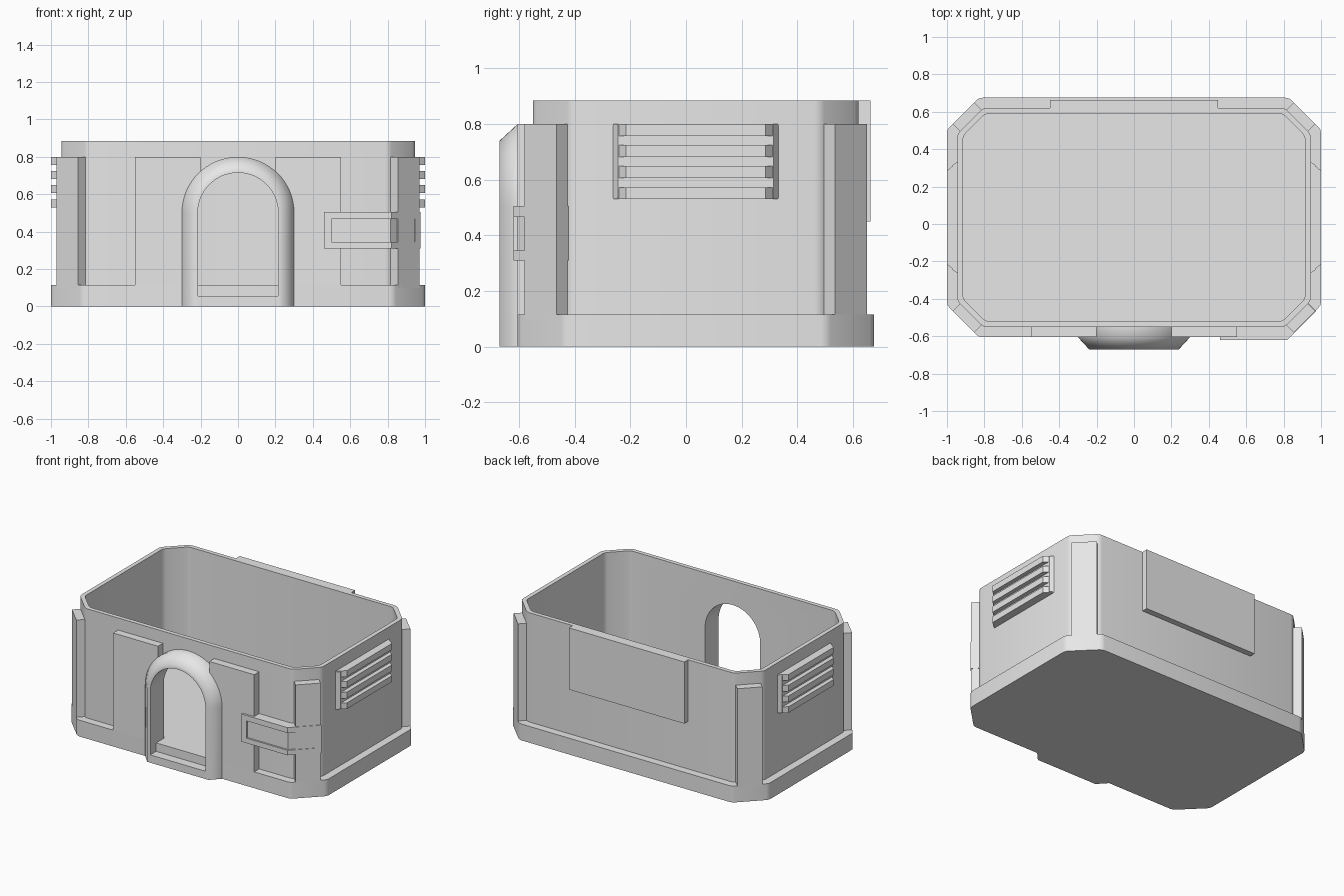
import bpy, bmesh, math
from mathutils import Vector

if "Cube" in bpy.data.objects:
    bpy.data.objects.remove(bpy.data.objects["Cube"], do_unlink=True)

grey = bpy.data.materials.new("plain grey")
grey.use_nodes = True
grey.diffuse_color = (0.8, 0.8, 0.8, 1)
grey.node_tree.nodes["Principled BSDF"].inputs["Base Color"].default_value = (0.8, 0.8, 0.8, 1)

MID_Y = 0.035      # centre line of the shell
FLOOR, LEDGE, TOP = 0.115, 0.8, 0.885
FRONT = -0.605     # front face of the plinth and panels


def finish(name, bm, smooth=None):
    bmesh.ops.recalc_face_normals(bm, faces=bm.faces)
    mesh = bpy.data.meshes.new(name)
    bm.to_mesh(mesh)
    bm.free()
    mesh.materials.append(grey)
    obj = bpy.data.objects.new(name, mesh)
    bpy.context.collection.objects.link(obj)
    if smooth:
        bpy.ops.object.select_all(action="DESELECT")
        obj.select_set(True)
        bpy.context.view_layer.objects.active = obj
        bpy.ops.object.shade_smooth_by_angle(angle=math.radians(smooth))
    return obj


def prism(name, outline, a, b, axis="z", smooth=None):
    """Extrude an outline along z (points are x, y) or along y (points are x, z)."""
    bm = bmesh.new()
    place = (lambda p, h: (p[0], p[1], h)) if axis == "z" else (lambda p, h: (p[0], h, p[1]))
    low = [bm.verts.new(place(p, a)) for p in outline]
    high = [bm.verts.new(place(p, b)) for p in outline]
    bm.faces.new(low)
    bm.faces.new(high)
    for i in range(len(low)):
        j = (i + 1) % len(low)
        bm.faces.new((low[i], low[j], high[j], high[i]))
    return finish(name, bm, smooth)


def box(name, x0, x1, y0, y1, z0, z1):
    return prism(name, [(x0, y0), (x1, y0), (x1, y1), (x0, y1)], z0, z1)


def sweep(name, loops, ring, smooth):
    """Skin a closed band through loops; ring says whether each loop is closed."""
    bm = bmesh.new()
    rows = [[bm.verts.new(p) for p in loop] for loop in loops]
    count = len(rows[0])
    for r, row in enumerate(rows):
        nxt = rows[(r + 1) % len(rows)]
        for i in range(count if ring else count - 1):
            j = (i + 1) % count
            bm.faces.new((row[i], row[j], nxt[j], nxt[i]))
    if not ring:
        bm.faces.new([row[0] for row in rows])
        bm.faces.new([row[-1] for row in rows])
    return finish(name, bm, smooth)


def octagon(hx, hy, cut, soft=0.02):
    """Rectangle with cut corners, each resulting corner slightly rounded."""
    raw = []
    for sx, sy in ((1, -1), (1, 1), (-1, 1), (-1, -1)):
        pair = [Vector((sx * (hx - cut), sy * hy)), Vector((sx * hx, sy * (hy - cut)))]
        raw += pair if sx * sy < 0 else pair[::-1]
    points = []
    for i, p in enumerate(raw):
        start = p + (raw[i - 1] - p).normalized() * soft
        end = p + (raw[(i + 1) % len(raw)] - p).normalized() * soft
        points += [start, (start + 2 * p + end) / 4, end]
    return [(p.x, p.y + MID_Y) for p in points]


def arch(radius, y, bottom=0.0, steps=32):
    """Doorway path: straight jambs under a half circle."""
    pts = [(radius, y, bottom)]
    for i in range(steps + 1):
        t = math.pi * i / steps
        pts.append((radius * math.cos(t), y, 0.5 + radius * math.sin(t)))
    return pts + [(-radius, y, bottom)]


# Plinth with floor
prism("plinth", octagon(1.0, 0.64, 0.17), 0, FLOOR, smooth=50)

# Shell wall
outer = octagon(0.945, 0.585, 0.138)
inner = octagon(0.915, 0.555, 0.12)
bands = [(outer, 0.1), (outer, TOP), (inner, TOP), (inner, 0.1)]
wall = sweep("shell_wall", [[(x, y, z) for x, y in o] for o, z in bands], True, 50)

# Doorway opening cut through the wall
cutter = prism("doorway_cutter", [(x, z) for x, y, z in arch(0.215, 0, 0.05)], -0.7, -0.4, "y")
cutter.hide_render = True
cut = wall.modifiers.new("doorway", "BOOLEAN")
cut.object, cut.operation, cut.solver = cutter, "DIFFERENCE", "EXACT"
bpy.context.view_layer.objects.active = wall
wall.select_set(True)
bpy.ops.object.modifier_apply(modifier=cut.name)
bpy.data.objects.remove(cutter, do_unlink=True)

# Bevelled door frame and sill
section = [(0.3, -0.54), (0.3, FRONT), (0.24, -0.67), (0.215, -0.67), (0.215, -0.54)]
sweep("door_frame", [arch(r, y) for r, y in section], False, 50)
box("door_sill", -0.216, 0.216, -0.67, -0.6, 0, 0.055)

# Raised front panels beside the door, tucked behind the frame
panel = [(0.55, FLOOR), (0.55, LEDGE), (0.2, LEDGE), (0.2, 0.7), (0.26, 0.6), (0.26, FLOOR)]
for side, s in (("left", 1), ("right", -1)):
    prism("front_panel_" + side, [(s * x, z) for x, z in panel], FRONT, -0.54, "y")

# Corner posts
post = [(0.97, -0.465), (0.855, -0.58), (0.81, -0.535), (0.925, -0.42)]
for side, s in (("left", 1), ("right", -1)):
    prism("front_post_" + side, [(s * x, y) for x, y in post], 0.1, LEDGE)
    prism("back_post_" + side, [(s * x, 2 * MID_Y - y) for x, y in post], 0.1, LEDGE)

# Side vents: tapered slats over a recessed core
def taper(s, x, half):
    return [(s * 0.94, MID_Y - 0.3), (s * x, MID_Y - half), (s * x, MID_Y + half), (s * 0.94, MID_Y + 0.3)]

for side, s in (("left", 1), ("right", -1)):
    prism("vent_core_" + side, taper(s, 0.97, 0.28), 0.535, 0.795)
    for i in range(4):
        z = 0.53 + i * 0.0757
        prism(f"vent_slat_{side}_{i + 1}", taper(s, 1.0, 0.25), z, z + 0.043)

# Back plate
box("back_plate", -0.45, 0.45, 0.6, 0.662, 0.45, TOP)

# Sign wrapped round the front left corner, with a recessed face
d = 0.012
face = [(0.46, -0.62), (0.82, -0.62), (0.975, -0.465)]
sunk = [(0.46, -0.62 + d), (0.82 - d * 0.41, -0.62 + d), (0.975 - d * 0.71, -0.465 + d * 0.71)]
prism("sign_core", sunk + [(0.925, -0.415), (0.8, -0.53), (0.46, -0.53)], 0.31, 0.505)
band = face + sunk[::-1]
prism("sign_rail_bottom", band, 0.31, 0.345)
prism("sign_rail_top", band, 0.467, 0.505)
box("sign_end_front", 0.46, 0.5, -0.62, -0.62 + d, 0.345, 0.467)
tip = [face[2], sunk[2]]
prism("sign_end_corner", tip + [(x - 0.03, y - 0.03) for x, y in tip[::-1]], 0.345, 0.467)
